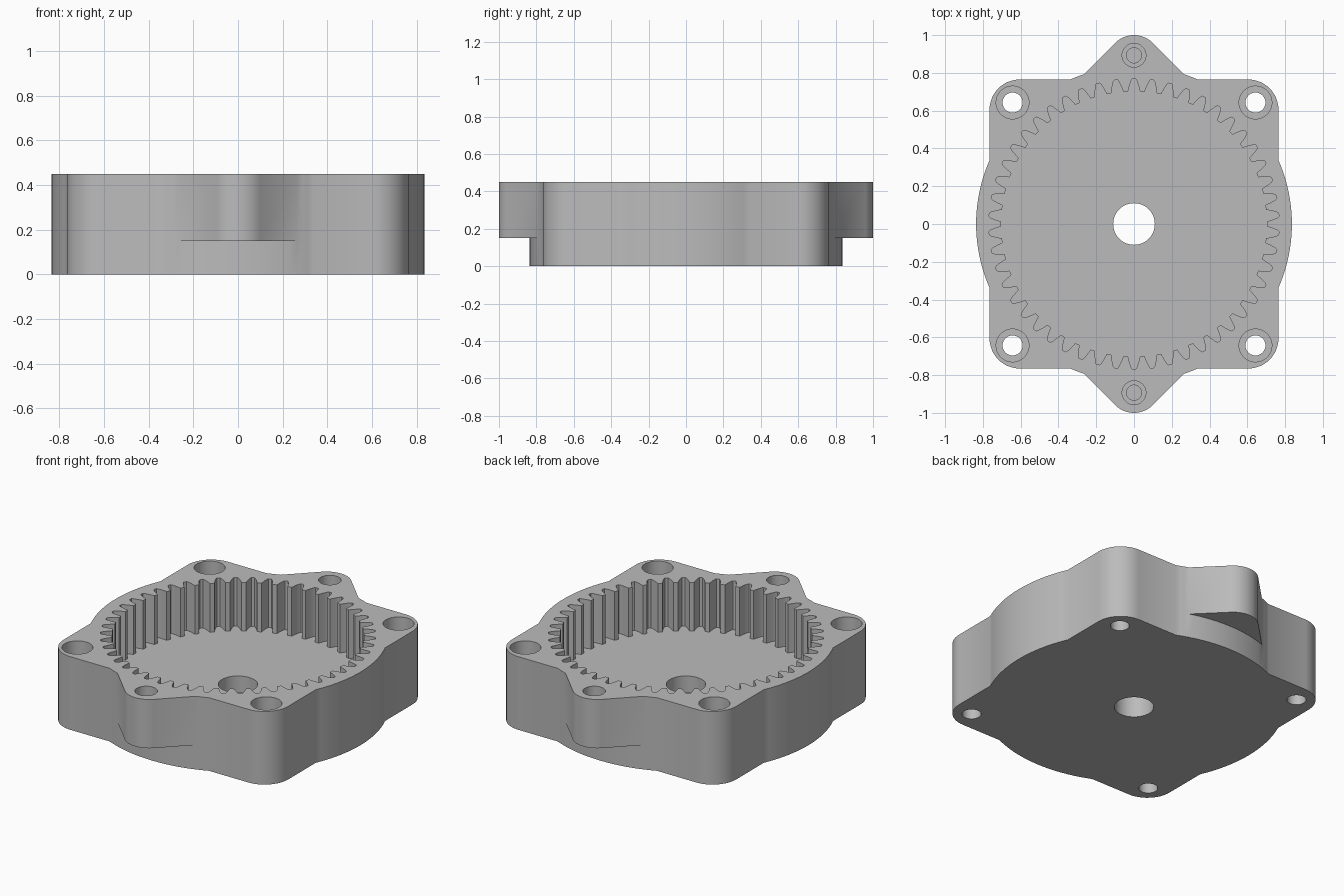
import bpy, bmesh
from math import sin, cos, acos, degrees, radians, sqrt, tau

if "Cube" in bpy.data.objects:
    bpy.data.objects.remove(bpy.data.objects["Cube"], do_unlink=True)

HEIGHT, FLOOR = 0.45, 0.15           # total height, pocket floor / lug underside
RIM, HALF, CORNER = 0.836, 0.765, 0.16
LUG_Y, LUG_R = 0.86, 0.14
TEETH = 50


def arc(cx, cy, r, a0, a1, n):
    steps = [radians(a0 + (a1 - a0) * i / n) for i in range(n + 1)]
    return [(cx + r * cos(a), cy + r * sin(a)) for a in steps]


def circle(cx, cy, r, n=40):
    return arc(cx, cy, r, 0, 360, n)[:-1]


def loft(bm, layers, caps=True):
    """Bridge closed loops of equal length, given as (points, z)."""
    rings = [[bm.verts.new((x, y, z)) for x, y in pts] for pts, z in layers]
    for low, high in zip(rings, rings[1:]):
        for i in range(len(low)):
            j = (i + 1) % len(low)
            bm.faces.new((low[i], low[j], high[j], high[i]))
    if caps:
        bm.faces.new(rings[0][::-1])
        bm.faces.new(rings[-1])
    return rings


def finish(bm, name):
    bmesh.ops.remove_doubles(bm, verts=bm.verts, dist=1e-5)
    bmesh.ops.recalc_face_normals(bm, faces=bm.faces)
    mesh = bpy.data.meshes.new(name)
    bm.to_mesh(mesh)
    bm.free()
    obj = bpy.data.objects.new(name, mesh)
    bpy.context.collection.objects.link(obj)
    return obj


# Outline: rounded square joined with a disc, optionally with the two lugs
side = degrees(acos(HALF / RIM))
join = 45 + degrees(acos((LUG_Y + LUG_R * sqrt(2)) / (RIM * sqrt(2))))


def outline(with_lugs):
    c = HALF - CORNER
    pts = arc(0, 0, RIM, 0, side, 10) + arc(c, c, CORNER, 0, 90, 12)
    pts += arc(0, 0, RIM, 90 - side, join, 3)
    if with_lugs:
        pts += arc(0, LUG_Y, LUG_R, 45, 90, 8)
    else:
        pts += arc(0, 0, RIM, join, 90, 8)[1:]
    half = pts + [(-x, y) for x, y in pts[-2::-1]]
    return half[:-1] + [(-x, -y) for x, y in half[:-1]]


# Housing body: plain lower layer, lugged upper layer
bm = bmesh.new()
lower = loft(bm, [(outline(False), 0), (outline(False), FLOOR)], caps=False)
upper = loft(bm, [(outline(True), FLOOR), (outline(True), HEIGHT)], caps=False)
bm.faces.new(lower[0][::-1])
bm.faces.new(upper[1])
rim_arc = arc(0, 0, RIM, join, 180 - join, 16)
lug_edge = [rim_arc[0]] + arc(0, LUG_Y, LUG_R, 45, 135, 16) + rim_arc[:0:-1]
for s in (1, -1):
    bm.faces.new([bm.verts.new((s * x, s * y, FLOOR)) for x, y in lug_edge])
housing = finish(bm, "ring_gear_housing")

# Toothed pocket: one groove profile repeated around the ring
groove = [(0.703, -0.045), (0.735, -0.032), (0.76, -0.019), (0.768, -0.011)]
groove += [(r, -a) for r, a in reversed(groove)]
gear = []
for t in range(TEETH):
    mid = tau * (t + 0.5) / TEETH
    gear += [(r * cos(mid + a), r * sin(mid + a)) for r, a in groove]
bm = bmesh.new()
loft(bm, [(gear, FLOOR), (gear, 0.6)])


# Stepped screw holes in the corners and blind stepped holes in the lugs
def stepped_hole(x, y, r_low, z_low, r_high, z_step):
    small, big = circle(x, y, r_low), circle(x, y, r_high)
    loft(bm, [(small, z_low), (small, z_step), (big, z_step), (big, 0.6)])


for sy in (1, -1):
    for sx in (1, -1):
        stepped_hole(sx * 0.643, sy * 0.643, 0.053, -0.1, 0.087, FLOOR)
    stepped_hole(0, sy * 0.893, 0.04, 0.2, 0.063, 0.25)
pocket_cutter = finish(bm, "pocket_cutter")

# Central shaft bore through the floor
bm = bmesh.new()
bore = circle(0, 0, 0.11, 48)
loft(bm, [(bore, -0.1), (bore, 0.3)])
bore_cutter = finish(bm, "bore_cutter")

bpy.ops.object.select_all(action='DESELECT')
housing.select_set(True)
bpy.context.view_layer.objects.active = housing
for cutter in (pocket_cutter, bore_cutter):
    cutter.hide_render = True
    mod = housing.modifiers.new(cutter.name, 'BOOLEAN')
    mod.operation, mod.solver, mod.object = 'DIFFERENCE', 'EXACT', cutter
    bpy.ops.object.modifier_apply(modifier=mod.name)
    bpy.data.objects.remove(cutter, do_unlink=True)

# Single grey finish
grey = bpy.data.materials.new("plain_grey")
grey.use_nodes = True
colour = (0.5, 0.5, 0.5, 1)
grey.diffuse_color = colour
grey.node_tree.nodes["Principled BSDF"].inputs["Base Color"].default_value = colour
housing.data.materials.clear()
housing.data.materials.append(grey)
bpy.ops.object.shade_smooth_by_angle(angle=radians(30))
